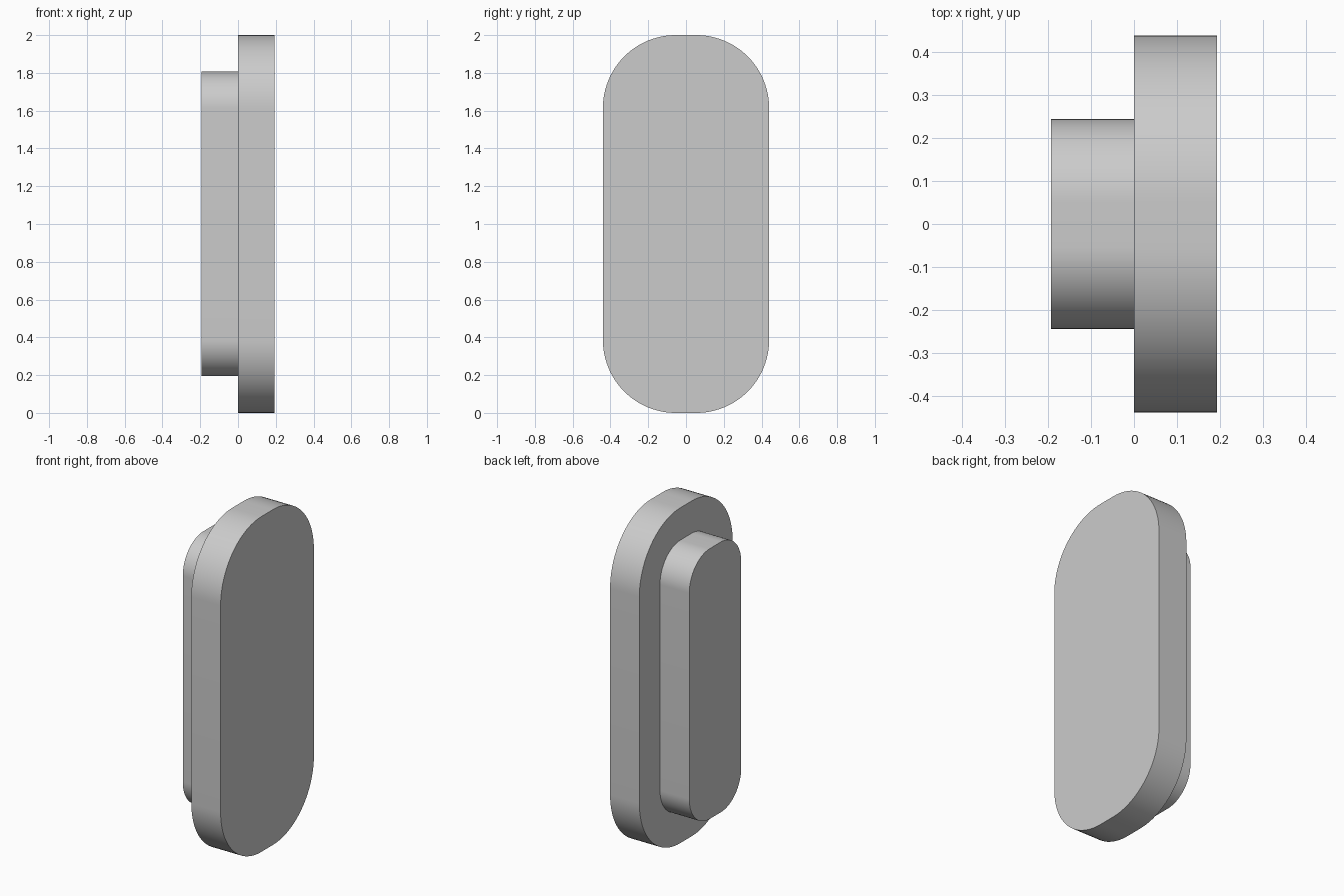
import bpy, bmesh, math

cube = bpy.data.objects.get("Cube")
if cube:
    bpy.data.objects.remove(cube, do_unlink=True)

GREY = (0.6, 0.6, 0.6, 1.0)
mat = bpy.data.materials.new("plain grey")
mat.use_nodes = True
mat.diffuse_color = GREY
mat.node_tree.nodes["Principled BSDF"].inputs["Base Color"].default_value = GREY


def rounded_slab(name, x0, x1, half_y, z0, z1, radius, steps=24):
    """Upright rounded rectangle in the YZ plane, extruded along x."""
    corners = [(half_y - radius, z1 - radius), (radius - half_y, z1 - radius),
               (radius - half_y, z0 + radius), (half_y - radius, z0 + radius)]
    bm = bmesh.new()
    outline = []
    for i, (cy, cz) in enumerate(corners):
        for s in range(steps + 1):
            a = math.pi / 2 * (i + s / steps)
            outline.append(bm.verts.new((x0, cy + radius * math.cos(a), cz + radius * math.sin(a))))
    base = bm.faces.new(outline)
    ext = bmesh.ops.extrude_face_region(bm, geom=[base], use_keep_orig=True)
    moved = [g for g in ext["geom"] if isinstance(g, bmesh.types.BMVert)]
    bmesh.ops.translate(bm, verts=moved, vec=(x1 - x0, 0, 0))
    bmesh.ops.recalc_face_normals(bm, faces=bm.faces)
    mesh = bpy.data.meshes.new(name)
    bm.to_mesh(mesh)
    bm.free()
    mesh.materials.append(mat)
    ob = bpy.data.objects.new(name, mesh)
    bpy.context.collection.objects.link(ob)
    bpy.ops.object.select_all(action="DESELECT")
    ob.select_set(True)
    bpy.context.view_layer.objects.active = ob
    bpy.ops.object.shade_smooth_by_angle(angle=math.radians(30))
    return ob


# Wide face plate and the narrower raised boss on its other side
rounded_slab("face_plate", 0.0, 0.193, 0.44, 0.0, 2.0, 0.386)
rounded_slab("inner_boss", -0.193, 0.0, 0.245, 0.195, 1.807, 0.193)
